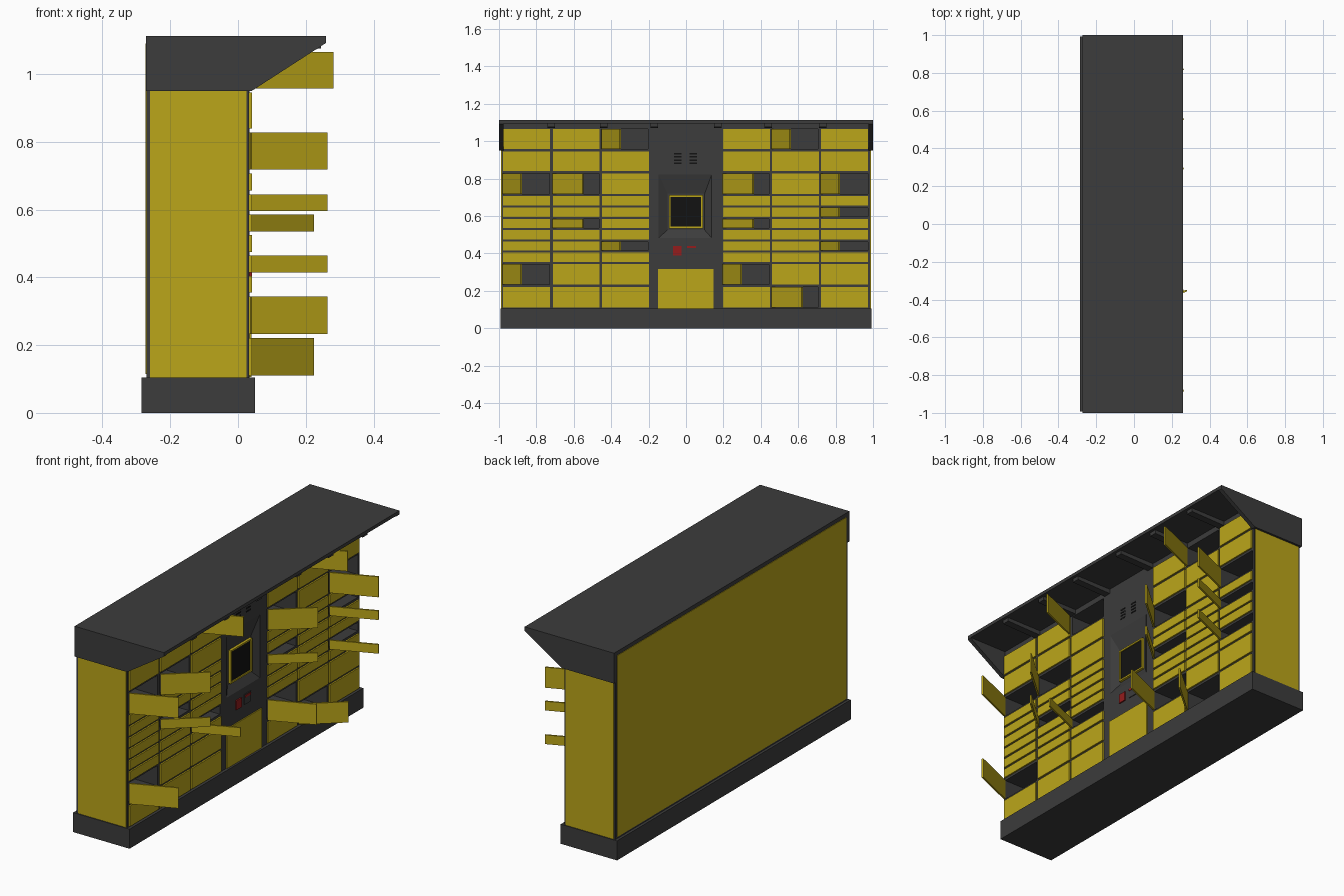
import bpy, bmesh
from math import radians
from mathutils import Matrix

if "Cube" in bpy.data.objects:
    bpy.data.objects.remove(bpy.data.objects["Cube"])


def material(name, rgb):
    m = bpy.data.materials.new(name)
    m.diffuse_color = (*rgb, 1)
    m.use_nodes = True
    m.node_tree.nodes["Principled BSDF"].inputs["Base Color"].default_value = m.diffuse_color
    return m


YELLOW = material("yellow_paint", (0.5, 0.38, 0.01))
DARK = material("dark_grey_paint", (0.045, 0.045, 0.045))
BLACK = material("black_glass", (0.006, 0.006, 0.006))
RED = material("red_plastic", (0.3, 0.012, 0.012))


def finish(name, bm, mat):
    bmesh.ops.recalc_face_normals(bm, faces=bm.faces)
    me = bpy.data.meshes.new(name)
    bm.to_mesh(me)
    bm.free()
    ob = bpy.data.objects.new(name, me)
    me.materials.append(mat)
    bpy.context.collection.objects.link(ob)
    return ob


def box(name, x, y, z, mat):
    """Box from (min, max) ranges."""
    bm = bmesh.new()
    bmesh.ops.create_cube(bm, size=1)
    for v in bm.verts:
        v.co = [r[0] if c < 0 else r[1] for c, r in zip(v.co, (x, y, z))]
    return finish(name, bm, mat)


def extrude_xz(name, pts, y0, y1, mat):
    """Side profile extruded along y."""
    bm = bmesh.new()
    f = bm.faces.new([bm.verts.new((x, y0, z)) for x, z in pts])
    r = bmesh.ops.extrude_face_region(bm, geom=[f])
    for v in r["geom"]:
        if isinstance(v, bmesh.types.BMVert):
            v.co.y = y1
    return finish(name, bm, mat)


# plinth and back
box("plinth", (-0.285, 0.05), (-0.993, 0.993), (0, 0.105), DARK)
box("back_wall", (-0.27, -0.25), (-0.985, 0.985), (0.105, 1.095), DARK)
box("back_panel", (-0.273, -0.268), (-0.972, 0.972), (0.115, 1.09), YELLOW)

# side walls with yellow panels and roof cheeks
CHEEK = [(-0.272, 0.95), (0.04, 0.95), (0.26, 1.092), (0.26, 1.1), (-0.272, 1.1)]
for s, side in ((-1, "left"), (1, "right")):
    def span(a, b):
        return tuple(sorted((s * a, s * b)))
    box(side + "_wall", (-0.27, 0.033), span(0.976, 0.984), (0.105, 1.095), DARK)
    box(side + "_side_panel", (-0.26, 0.025), span(0.98, 0.988), (0.105, 0.955), YELLOW)
    extrude_xz(side + "_roof_cheek", CHEEK, s * 0.977, s * 1.0, DARK)

# roof slab and the brackets under its overhang
box("roof_slab", (-0.272, 0.26), (-1, 1), (1.095, 1.113), DARK)
for i, y in enumerate((-0.72, -0.44, -0.17, 0.17, 0.44, 0.73)):
    extrude_xz(f"roof_bracket_{i}", [(0.03, 1.07), (0.245, 1.075), (0.245, 1.097), (0.03, 1.097)],
               y - 0.02, y + 0.02, DARK)

# locker grid
COLS = [-0.978, -0.712, -0.449, 0.198, 0.46, 0.723]
W = 0.25
ROWS = [(0.11, 0.221), (0.233, 0.343), (0.355, 0.404), (0.415, 0.464), (0.475, 0.525),
        (0.535, 0.585), (0.596, 0.645), (0.656, 0.706), (0.718, 0.828), (0.84, 0.946),
        (0.958, 1.065)]
WIDE, HALF = 67, 49
OPEN = {(0, 1): WIDE, (0, 8): WIDE, (1, 5): HALF, (1, 8): HALF, (2, 3): WIDE, (2, 10): WIDE,
        (3, 1): WIDE, (3, 5): HALF, (3, 8): HALF, (4, 0): HALF, (4, 10): WIDE,
        (5, 3): WIDE, (5, 6): WIDE, (5, 8): WIDE}
DEPTH = (-0.255, 0.033)
edges = [0.105] + [(a[1] + b[0]) / 2 for a, b in zip(ROWS, ROWS[1:])] + [1.08]
for c, y0 in enumerate(COLS):
    # dividers and shelves
    for k, y in enumerate((y0 - 0.004, y0 + W + 0.004)):
        box(f"divider_{c}_{k}", DEPTH, (y - 0.007, y + 0.007) if abs(y) < 0.97 else
            tuple(sorted((y, y * 0.995))), (0.1, 1.095), DARK)
    for k, z in enumerate(edges):
        t = 0.015 if k == len(edges) - 1 else 0.007
        box(f"shelf_{c}_{k}", DEPTH, (y0, y0 + W), (z - t, z + t), DARK)
    # doors hinged on their -y edge
    for r, (z0, z1) in enumerate(ROWS):
        ang = OPEN.get((c, r), 0)
        door = box(f"door_{c}_{r}", (-0.006, 0.003), (0, W if not ang else 0.245), (z0, z1), YELLOW)
        hx = 0.055 if (c, r) == (2, 10) else 0.038
        door.matrix_world = Matrix.Translation((hx, y0, 0)) @ Matrix.Rotation(-radians(ang), 4, 'Z')

# centre console with a tapered recess for the screen
console = box("console", (-0.05, 0.034), (-0.197, 0.197), (0.1, 1.095), DARK)
bm = bmesh.new()
front = [(-0.15, 0.48), (0.14, 0.48), (0.14, 0.83), (-0.15, 0.83)]
back = [(-0.1, 0.525), (0.1, 0.525), (0.1, 0.72), (-0.1, 0.72)]
a = [bm.verts.new((0.036, y, z)) for y, z in front]
b = [bm.verts.new((0.008, y, z)) for y, z in back]
bm.faces.new(a)
bm.faces.new(b[::-1])
for i in range(4):
    j = (i + 1) % 4
    bm.faces.new((a[i], b[i], b[j], a[j]))
cutter = finish("recess_cutter", bm, DARK)
cutter.hide_render = True
cutter.hide_viewport = True
cutter.display_type = 'WIRE'
mod = console.modifiers.new("recess", 'BOOLEAN')
mod.operation = 'DIFFERENCE'
mod.object = cutter
mod.solver = 'EXACT'

# screen with yellow frame
box("screen", (0.0, 0.016), (-0.083, 0.08), (0.542, 0.704), BLACK)
for k, (y, z) in enumerate([((-0.092, 0.09), (0.534, 0.543)), ((-0.092, 0.09), (0.703, 0.712)),
                            ((-0.092, -0.083), (0.543, 0.703)), ((0.081, 0.09), (0.543, 0.703))]):
    box(f"screen_frame_{k}", (0.0, 0.022), y, z, YELLOW)

# vent slits
for y in (-0.045, 0.038):
    for k in range(4):
        z = 0.878 + k * 0.017
        box("vent_slit", (0.03, 0.0355), (y - 0.02, y + 0.02), (z, z + 0.008), BLACK)

# scanner, card slot and service panel
box("scanner", (0.03, 0.041), (-0.07, -0.025), (0.39, 0.44), RED)
box("card_reader", (0.03, 0.038), (0.003, 0.057), (0.39, 0.445), DARK)
box("card_slot", (0.03, 0.041), (0.006, 0.054), (0.428, 0.44), RED)
box("service_panel", (0.03, 0.04), (-0.15, 0.147), (0.106, 0.318), YELLOW)
